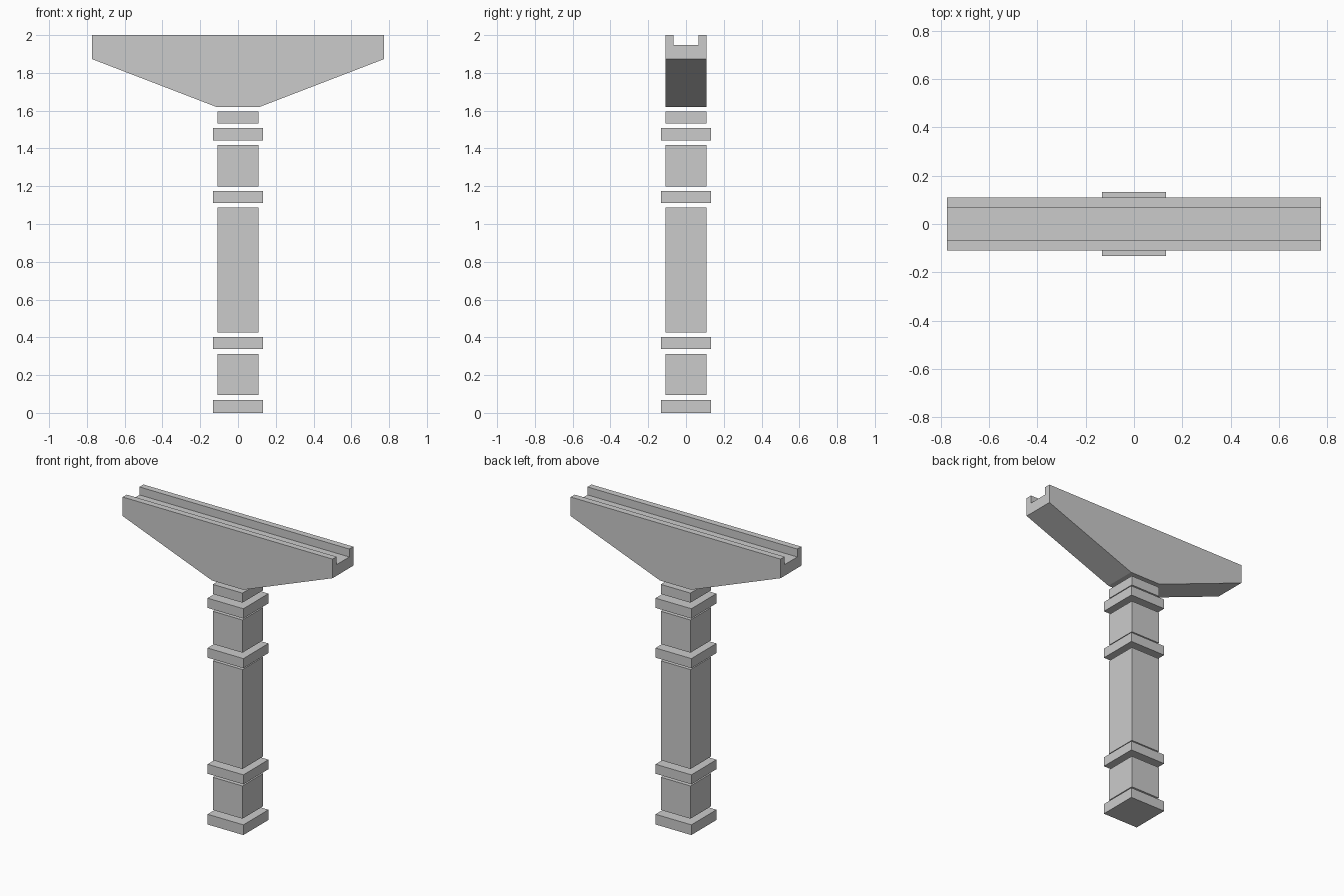
import bpy, bmesh

if "Cube" in bpy.data.objects:
    bpy.data.objects.remove(bpy.data.objects["Cube"])

def make_object(name, bm):
    bmesh.ops.recalc_face_normals(bm, faces=bm.faces)
    mesh = bpy.data.meshes.new(name)
    bm.to_mesh(mesh)
    bm.free()
    obj = bpy.data.objects.new(name, mesh)
    bpy.context.collection.objects.link(obj)
    return obj

def box(name, hx, hy, z0, z1):
    bm = bmesh.new()
    bmesh.ops.create_cube(bm, size=1)
    for v in bm.verts:
        v.co = (v.co.x * 2 * hx, v.co.y * 2 * hy, z0 + (v.co.z + 0.5) * (z1 - z0))
    return make_object(name, bm)

SHAFT, BAND = 0.109, 0.132

# Square post: stacked blocks separated by narrow open joints
for name, half, z0, z1 in [
    ("base_plinth", BAND, 0.0, 0.068),
    ("lower_block", SHAFT, 0.094, 0.312),
    ("lower_band", BAND, 0.338, 0.401),
    ("main_shaft", SHAFT, 0.425, 1.087),
    ("middle_band", BAND, 1.111, 1.175),
    ("upper_block", SHAFT, 1.199, 1.417),
    ("upper_band", BAND, 1.442, 1.507),
    ("neck_block", SHAFT, 1.532, 1.596),
]:
    box(name, half, half, z0, z1)

# Tapered bracket beam: side profile extruded through the depth
profile = [(-0.773, 2.0), (-0.773, 1.873), (-0.115, 1.62),
           (0.115, 1.62), (0.773, 1.873), (0.773, 2.0)]
bm = bmesh.new()
face = bm.faces.new([bm.verts.new((x, -SHAFT, z)) for x, z in profile])
ext = bmesh.ops.extrude_face_region(bm, geom=[face])
for v in ext["geom"]:
    if isinstance(v, bmesh.types.BMVert):
        v.co.y = SHAFT
beam = make_object("bracket_beam", bm)

# Channel running along the top of the beam
cutter = box("channel_cutter", 1.0, 0.067, 1.947, 2.1)
cutter.hide_render = True
cutter.hide_viewport = True
mod = beam.modifiers.new("channel", "BOOLEAN")
mod.operation = 'DIFFERENCE'
mod.solver = 'EXACT'
mod.object = cutter
